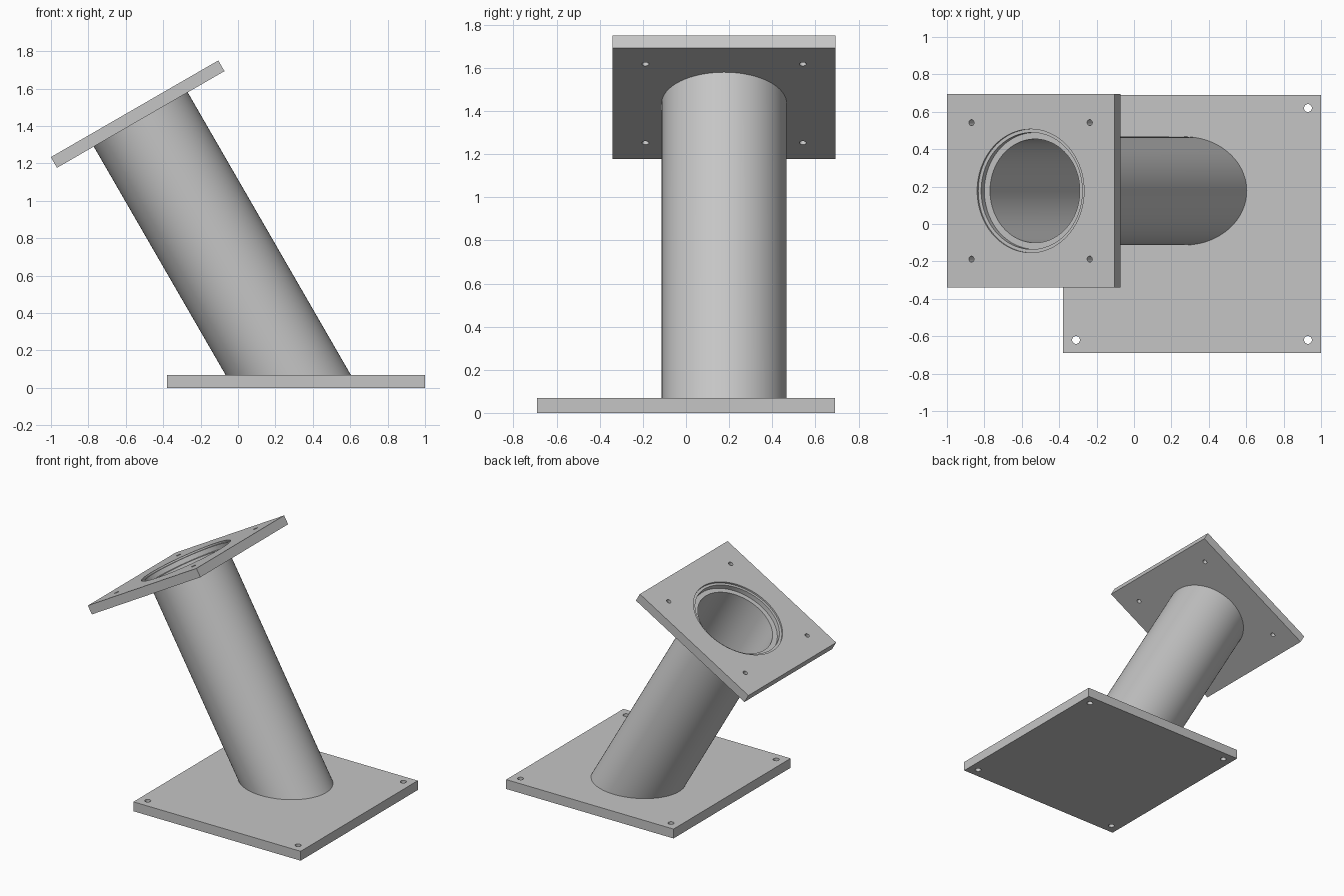
import bpy, bmesh, math
from mathutils import Matrix, Vector

cube = bpy.data.objects.get("Cube")
if cube:
    bpy.data.objects.remove(cube, do_unlink=True)

SEGMENTS = 96
BASE_T = 0.07        # base plate thickness
FLANGE_T = 0.066     # top flange thickness
TUBE_R, BORE_R = 0.29, 0.277
TILT = math.radians(30)
TOP = Vector((-0.553, 0.177, 1.492))   # centre of the flange's upper face
FRAME = Matrix.Translation(TOP) @ Matrix.Rotation(-TILT, 4, "Y")

grey = bpy.data.materials.new("plain grey")
grey.use_nodes = True
grey.diffuse_color = (0.56, 0.56, 0.56, 1)
grey.node_tree.nodes["Principled BSDF"].inputs["Base Color"].default_value = grey.diffuse_color


def make_object(name, bm, matrix=None):
    bmesh.ops.recalc_face_normals(bm, faces=bm.faces)
    mesh = bpy.data.meshes.new(name)
    bm.to_mesh(mesh)
    bm.free()
    obj = bpy.data.objects.new(name, mesh)
    bpy.context.collection.objects.link(obj)
    mesh.materials.append(grey)
    if matrix:
        obj.matrix_world = matrix
    return obj


def box(name, size, centre, matrix=None):
    bm = bmesh.new()
    bmesh.ops.create_cube(bm, size=1)
    bmesh.ops.scale(bm, vec=size, verts=bm.verts)
    bmesh.ops.translate(bm, vec=centre, verts=bm.verts)
    return make_object(name, bm, matrix)


def ring(bm, radius, height, x=0, y=0, count=SEGMENTS):
    """Circle of vertices; height is a number or a function of x."""
    verts = []
    for i in range(count):
        a = math.tau * i / count
        px, py = x + radius * math.cos(a), y + radius * math.sin(a)
        verts.append(bm.verts.new((px, py, height(px) if callable(height) else height)))
    return verts


def bridge(bm, a, b):
    for i in range(len(a)):
        j = (i + 1) % len(a)
        bm.faces.new((a[i], a[j], b[j], b[i]))


def stepped_plug(bm, profile, x=0, y=0, count=SEGMENTS):
    """Closed turned solid from (radius, height) pairs."""
    rings = [ring(bm, r, h, x, y, count) for r, h in profile]
    for a, b in zip(rings, rings[1:]):
        bridge(bm, a, b)
    bm.faces.new(rings[0])
    bm.faces.new(rings[-1])


def cut(target, bm, matrix=None):
    cutter = make_object("hole_cutter", bm, matrix)
    cutter.hide_render = True
    mod = target.modifiers.new("holes", "BOOLEAN")
    mod.operation, mod.solver, mod.object = "DIFFERENCE", "EXACT", cutter
    bpy.context.view_layer.objects.active = target
    bpy.ops.object.modifier_apply(modifier=mod.name)
    bpy.data.objects.remove(cutter, do_unlink=True)


def bolt_holes(bm, cx, cy, offset, radius):
    for sx in (-1, 1):
        for sy in (-1, 1):
            stepped_plug(bm, [(radius, 0.2), (radius, -0.2)],
                         cx + sx * offset, cy + sy * offset, 32)


# Base plate with four corner bolt holes
base = box("base_plate", (1.38, 1.38, BASE_T), (0.31, 0, BASE_T / 2))
bm = bmesh.new()
bolt_holes(bm, 0.31, 0, 0.62, 0.021)
cut(base, bm)

# Tilted top flange with a stepped seat, bore and four screw holes
flange = box("top_flange", (1.034, 1.034, FLANGE_T), (0, 0, -FLANGE_T / 2), FRAME)
bm = bmesh.new()
stepped_plug(bm, [(0.33, 0.05), (0.33, -0.012), (0.312, -0.012),
                  (0.312, -0.046), (BORE_R, -0.046), (BORE_R, -0.2)])
bolt_holes(bm, 0, 0, 0.365, 0.016)
cut(flange, bm, FRAME)


# Hollow leaning tube, cut level where it meets the base
def foot(x):
    return (BASE_T - TOP.z - x * math.sin(TILT)) / math.cos(TILT)


bm = bmesh.new()
loops = [ring(bm, TUBE_R, -FLANGE_T), ring(bm, TUBE_R, foot),
         ring(bm, BORE_R, foot), ring(bm, BORE_R, -FLANGE_T)]
for k in range(4):
    bridge(bm, loops[k], loops[(k + 1) % 4])
tube = make_object("leaning_tube", bm, FRAME)

# Smooth round walls, crisp plate edges
bpy.ops.object.select_all(action="DESELECT")
for obj in (base, flange, tube):
    obj.select_set(True)
bpy.context.view_layer.objects.active = tube
bpy.ops.object.shade_smooth_by_angle(angle=math.radians(30))
